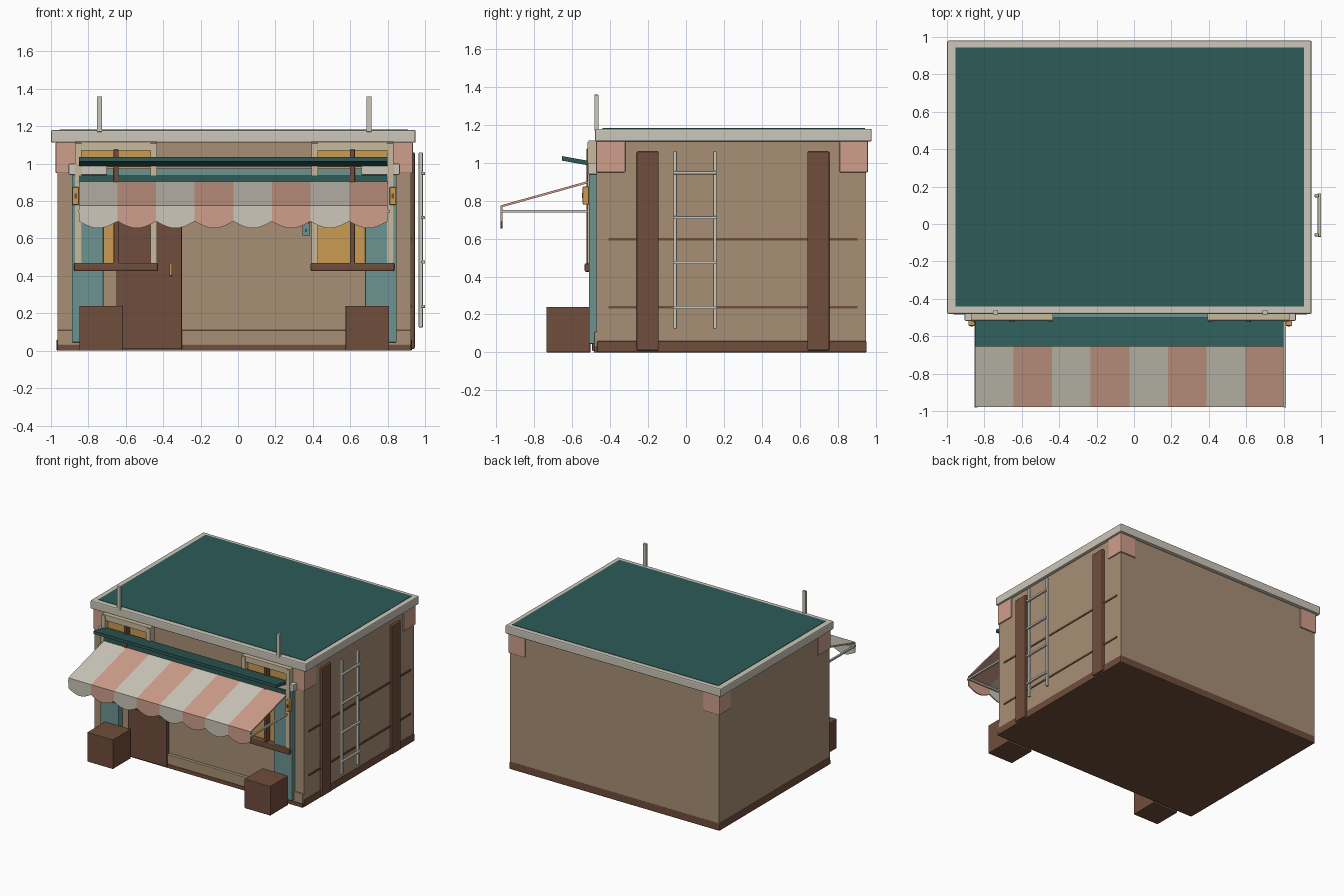
import bpy, bmesh, math
from mathutils import Vector

if "Cube" in bpy.data.objects:
    bpy.data.objects.remove(bpy.data.objects["Cube"])


def material(name, r, g, b):
    m = bpy.data.materials.new(name)
    lin = [((c / 255 + 0.055) / 1.055) ** 2.4 for c in (r, g, b)]
    m.diffuse_color = (*lin, 1)
    m.use_nodes = True
    m.node_tree.nodes["Principled BSDF"].inputs["Base Color"].default_value = m.diffuse_color
    return m


TAN = material("tan wall", 168, 143, 117)
BROWN = material("brown wood", 112, 77, 59)
WHITE = material("off white", 204, 199, 186)
PINK = material("dusty pink", 207, 159, 140)
GREEN = material("deep green", 45, 91, 88)
TEAL = material("pale teal", 108, 147, 145)
AMBER = material("amber", 203, 155, 82)
BEIGE = material("beige trim", 201, 186, 158)


def finish(name, bm, mat, bevel=0.0):
    bmesh.ops.recalc_face_normals(bm, faces=bm.faces)
    mesh = bpy.data.meshes.new(name)
    bm.to_mesh(mesh)
    bm.free()
    mesh.materials.append(mat)
    ob = bpy.data.objects.new(name, mesh)
    bpy.context.collection.objects.link(ob)
    if bevel:
        mod = ob.modifiers.new("soft edges", 'BEVEL')
        mod.width = bevel
        mod.segments = 2
    return ob


def box(name, mat, x, y, z, bevel=0.0):
    """Box from (min, max) ranges."""
    bm = bmesh.new()
    bmesh.ops.create_cube(bm, size=1)
    for v in bm.verts:
        v.co = Vector([(r[0] + r[1]) / 2 + c * (r[1] - r[0]) for c, r in zip(v.co, (x, y, z))])
    return finish(name, bm, mat, bevel)


def prism(name, mat, points, offset):
    """Polygon extruded along an offset vector."""
    bm = bmesh.new()
    face = bm.faces.new([bm.verts.new(p) for p in points])
    ext = bmesh.ops.extrude_face_region(bm, geom=[face])
    moved = [g for g in ext["geom"] if isinstance(g, bmesh.types.BMVert)]
    bmesh.ops.translate(bm, verts=moved, vec=offset)
    return finish(name, bm, mat)


CX = -0.02  # centre line of the building


def pair(x0, x1):
    """An x range and its mirror about the building centre line."""
    return (("left", (x0, x1)), ("right", (2 * CX - x1, 2 * CX - x0)))


# Shell and roof
box("wall_block", TAN, (-0.965, 0.925), (-0.46, 0.95), (0.03, 1.12))
box("plinth", BROWN, (-0.97, 0.93), (-0.47, 0.953), (0, 0.06), 0.006)
box("front_skirting", TAN, (-0.965, 0.925), (-0.485, -0.42), (0.03, 0.11), 0.004)
box("front_sole", BROWN, (-0.965, 0.925), (-0.485, -0.42), (0, 0.03))
box("roof_rim", WHITE, (-1.0, 0.95), (-0.48, 0.98), (1.112, 1.18), 0.008)
box("roof_sheet", GREEN, (-0.955, 0.91), (-0.44, 0.945), (1.175, 1.183))
for side, xr in pair(-0.755, -0.727):
    box(f"roof_post_{side}", WHITE, xr, (-0.484, -0.462), (1.17, 1.36), 0.003)

# Corner blocks under the roof
for side, xr in pair(-0.975, -0.825):
    box(f"front_corner_block_{side}", PINK, xr, (-0.475, -0.32), (0.95, 1.115), 0.005)
    box(f"back_corner_block_{side}", PINK, xr, (0.81, 0.96), (0.95, 1.115), 0.005)

# Front pilasters, columns and capitals
for side, xr in pair(-0.965, -0.885):
    box(f"corner_pilaster_{side}", TAN, xr, (-0.472, -0.45), (0.1, 0.96))
for side, xr in pair(-0.888, -0.72):
    box(f"column_{side}", TEAL, xr, (-0.512, -0.455), (0.045, 0.945), 0.004)
for side, xr in pair(-0.905, -0.70):
    box(f"capital_{side}", WHITE, xr, (-0.518, -0.46), (0.94, 1.0), 0.005)
box("lintel", TEAL, (-0.72, 0.68), (-0.5, -0.455), (0.88, 0.975))
box("awning_rail", GREEN, (-0.85, 0.80), (-0.522, -0.48), (0.905, 0.937))

# Windows
for side, xr in pair(-0.872, -0.432):
    a, b = xr
    mid = (a + b) / 2
    box(f"window_pane_{side}", AMBER, (a + 0.03, b - 0.03), (-0.482, -0.455), (0.45, 1.08))
    for i, x in enumerate((a, b - 0.036)):
        box(f"window_jamb_{side}_{i}", BEIGE, (x, x + 0.036), (-0.52, -0.46), (0.45, 1.11), 0.003)
    box(f"window_head_{side}", BEIGE, xr, (-0.515, -0.46), (1.07, 1.118), 0.003)
    box(f"window_mullion_{side}", BROWN, (mid - 0.013, mid + 0.013), (-0.525, -0.47), (0.44, 1.075), 0.003)
    box(f"window_sill_{side}", BROWN, (a - 0.004, b + 0.004), (-0.535, -0.455), (0.425, 0.47), 0.008)

# Lanterns beside the windows
for side, xr in pair(-0.885, -0.85):
    box(f"lantern_{side}", AMBER, xr, (-0.545, -0.512), (0.78, 0.875), 0.005)
    m = (xr[0] + xr[1]) / 2
    box(f"lantern_bracket_{side}", BROWN, (m - 0.006, m + 0.006), (-0.549, -0.5), (0.815, 0.84))

# Door
box("door", BROWN, (-0.65, -0.30), (-0.495, -0.45), (0.008, 0.84), 0.004)
box("door_handle", AMBER, (-0.367, -0.352), (-0.512, -0.49), (0.40, 0.47), 0.003)

# Wall switch box
box("switch_box", TEAL, (0.345, 0.385), (-0.485, -0.455), (0.615, 0.685), 0.003)
box("switch_knob", GREEN, (0.358, 0.37), (-0.492, -0.48), (0.635, 0.65))

# Crates in front
for side, xr in pair(-0.848, -0.615):
    box(f"crate_{side}", BROWN, xr, (-0.737, -0.505), (0.0, 0.24), 0.004)

# Sloping shelf above the awning
prism("upper_shelf", GREEN,
      [(-0.85, -0.655, 1.012), (-0.85, -0.655, 1.036), (-0.85, -0.50, 1.008), (-0.85, -0.50, 0.984)],
      (1.65, 0, 0))

# Striped awning with scalloped valance
X0, W, N = -0.85, 1.65 / 8, 10
for i in range(8):
    a = X0 + i * W
    mat = (WHITE, PINK)[i % 2]
    prism(f"awning_stripe_{i}", mat,
          [(a, -0.505, 0.908), (a, -0.978, 0.776), (a, -0.978, 0.764), (a, -0.505, 0.896)], (W, 0, 0))
    arc = [(a + W * k / N, -0.978, 0.692 - 0.037 * math.sin(math.pi * k / N)) for k in range(N + 1)]
    prism(f"awning_scallop_{i}", mat, [(a + W, -0.978, 0.77), (a, -0.978, 0.77)] + arc, (0, 0.009, 0))

# Awning support frame
for side, xr in pair(-0.852, -0.838):
    box(f"awning_arm_{side}", WHITE, xr, (-0.98, -0.46), (0.738, 0.752))
box("awning_front_bar", WHITE, (-0.85, 0.81), (-0.969, -0.957), (0.738, 0.752))

# Right wall posts and battens
for i, y in enumerate((-0.26, 0.64)):
    box(f"wall_post_{i}", BROWN, (0.91, 0.945), (y, y + 0.116), (0.01, 1.06), 0.006)
for i, z in enumerate((0.238, 0.597)):
    box(f"wall_batten_{i}", BROWN, (0.915, 0.931), (-0.41, 0.905), (z - 0.007, z + 0.007))

# Ladder on the right wall
for i, y in enumerate((-0.057, 0.152)):
    box(f"ladder_rail_{i}", WHITE, (0.966, 0.988), (y - 0.009, y + 0.009), (0.125, 1.06), 0.003)
for i in range(4):
    z = 0.237 + i * 0.237
    box(f"ladder_rung_{i}", WHITE, (0.982, 1.0), (-0.069, 0.164), (z - 0.008, z + 0.008), 0.003)
